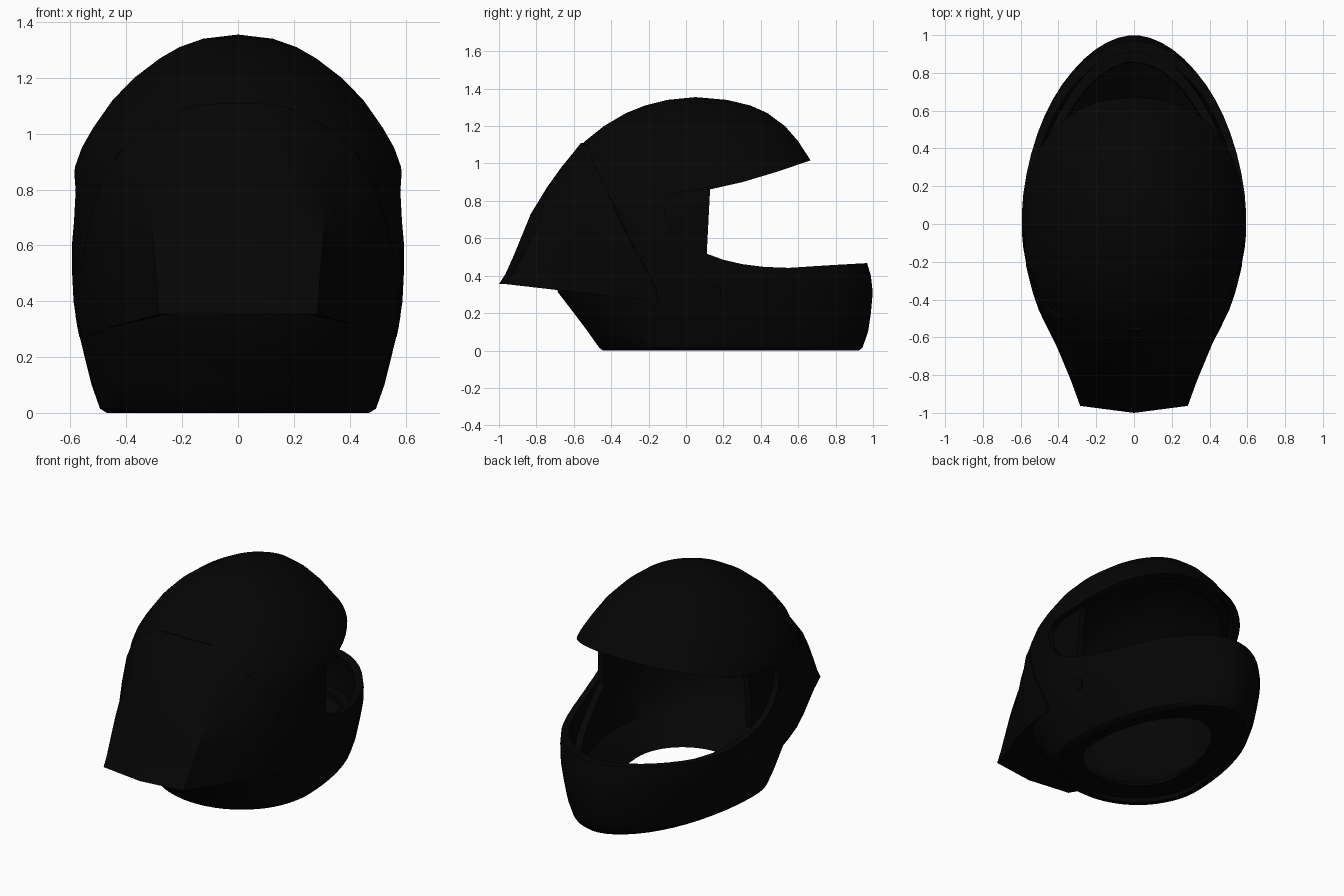
import bpy, bmesh, math
from mathutils import Vector

if "Cube" in bpy.data.objects:
    bpy.data.objects.remove(bpy.data.objects["Cube"])


def material(name, v):
    m = bpy.data.materials.new(name)
    m.diffuse_color = (v, v, v, 1)
    m.use_nodes = True
    m.node_tree.nodes["Principled BSDF"].inputs["Base Color"].default_value = m.diffuse_color
    return m


BLACK = material("gloss black", 0.0015)

# shell levels: height, front reach, rear reach, half width
ROWS = [(0.0, .925, .445, .47), (.015, .945, .465, .495), (.1, .975, .525, .525),
        (.2, .99, .60, .55), (.31, 1.0, .685, .577), (.4, .99, .71, .59),
        (.5, .96, .73, .595), (.6, .93, .74, .595), (.7, .89, .74, .593),
        (.8, .84, .73, .59), (.88, .785, .71, .585), (.95, .725, .68, .56),
        (1.02, .665, .63, .52), (1.12, .60, .54, .45), (1.2, .53, .44, .372),
        (1.27, .435, .32, .28), (1.31, .345, .22, .21), (1.34, .22, .1, .125)]
POLE = (0, .05, 1.355)
SEG = 56


def level(z):
    """Interpolated front, rear and width of the shell at height z."""
    for a, b in zip(ROWS, ROWS[1:]):
        if z <= b[0]:
            t = (z - a[0]) / (b[0] - a[0])
            return [a[i] + t * (b[i] - a[i]) for i in (1, 2, 3)]
    return list(ROWS[-1][1:])


def inset(p, d):
    """Shrink a shell point towards the middle of the head."""
    s = 1 - d / .7
    z = p[2] if p[2] < .75 else .75 + (p[2] - .75) * s
    return (p[0] * s, .05 + (p[1] - .05) * s, z)


def front_power(z):
    """Chin is slightly pointed, brow is full, crown is round."""
    keys = [(0, 1.08), (.5, 1.08), (.88, .78), (1.05, .8), (1.25, 1), (2, 1)]
    for (a, u), (b, v) in zip(keys, keys[1:]):
        if z <= b:
            return u + (v - u) * (z - a) / (b - a)


def ring(row, d):
    z, f, b, w = row
    p = front_power(z)
    pts = []
    for i in range(SEG):
        a = 2 * math.pi * (i + .5) / SEG
        s, c = math.sin(a), math.cos(a)
        x = w * math.copysign(abs(c) ** (p if s > 0 else 1), c)
        pts.append(inset((x, s * (f if s > 0 else b), z), d))
    return pts


def finish(bm, name, mat, angle=35):
    bmesh.ops.recalc_face_normals(bm, faces=bm.faces)
    me = bpy.data.meshes.new(name)
    bm.to_mesh(me)
    bm.free()
    me.materials.append(mat)
    ob = bpy.data.objects.new(name, me)
    bpy.context.collection.objects.link(ob)
    smooth(ob, angle)
    return ob


def smooth(ob, angle=35):
    bpy.ops.object.select_all(action='DESELECT')
    ob.select_set(True)
    bpy.context.view_layer.objects.active = ob
    bpy.ops.object.shade_smooth_by_angle(angle=math.radians(angle))


def bowl(name, rows, d_out, d_in, mat):
    """Closed double-walled bowl: outer wall down, inner wall back up."""
    bm = bmesh.new()
    rings = [ring(r, d_out) for r in reversed(rows)]
    rings += [ring(r, d_in(r[0])) for r in rows]
    vs = [[bm.verts.new(p) for p in r] for r in rings]
    for a, b in zip(vs, vs[1:]):
        for i in range(SEG):
            j = (i + 1) % SEG
            bm.faces.new((a[i], a[j], b[j], b[i]))
    for r, d in ((vs[0], d_out), (vs[-1], d_in(2))):
        tip = bm.verts.new(inset(POLE, d))
        for i in range(SEG):
            bm.faces.new((r[i], r[(i + 1) % SEG], tip))
    return finish(bm, name, mat)


def cut(ob, profile):
    """Cut a side-view profile (y, z) right through the object."""
    bm = bmesh.new()
    f = bm.faces.new([bm.verts.new((-1, y, z)) for y, z in profile])
    ext = bmesh.ops.extrude_face_region(bm, geom=[f])
    bmesh.ops.translate(bm, vec=(2, 0, 0), verts=[
        v for v in ext['geom'] if isinstance(v, bmesh.types.BMVert)])
    cutter = finish(bm, "cutter", ob.data.materials[0])
    cutter.hide_render = True
    mod = ob.modifiers.new("opening", 'BOOLEAN')
    mod.operation, mod.solver, mod.object = 'DIFFERENCE', 'EXACT', cutter
    bpy.context.view_layer.objects.active = ob
    while ob.modifiers[0] != mod:
        bpy.ops.object.modifier_move_up(modifier=mod.name)
    bpy.ops.object.modifier_apply(modifier=mod.name)
    bpy.data.objects.remove(cutter)
    smooth(ob)


# outer shell with the face opening
shell = bowl("outer_shell", ROWS, 0, lambda z: .045, BLACK)
cut(shell, [(1.3, 1.26), (.66, 1.015), (.5, .96), (.3, .9), (.13, .862),
            (.0, .853), (-.06, .84), (-.105, .81), (-.12, .77), (-.1, .69),
            (-.04, .61), (.03, .555), (.11, .518), (.2, .485), (.3, .462),
            (.42, .447), (.55, .442), (.75, .455), (.96, .467), (1.3, .47)])

# padded liner with neck roll
low = (.05,) + tuple(level(.05))
liner = bowl("liner", [low] + ROWS[2:], .05,
             lambda z: .25 if z < .07 else .22 if z < .15 else .1, BLACK)
cut(liner, [(1.3, 1.3), (.66, 1.05), (.3, .93), (.13, .885), (.11, .5),
            (.25, .40), (.6, .24), (1.3, .22)])


def on_shell(p, f):
    """Slide a rear point in or out to the factor f of the shell."""
    fr, b, w = level(p.z)
    r = math.hypot(p.x / w, p.y / b)
    return Vector((p.x * f / r, p.y * f / r, p.z))


def push(p, f):
    """Move a rear point outward only where it would sink into the shell."""
    q = on_shell(p, f)
    return q if q.xy.length > p.xy.length else p


# rear fairing: centre line (y, z), corner half width, corner sweep, front edge
FAIRING = [(-1.0, .355, .285, .13, -.15, .262), (-.965, .41, .288, .13, -.16, .33),
           (-.92, .51, .295, .15, -.22, .45), (-.875, .62, .305, .2, -.28, .56),
           (-.83, .73, .31, .27, -.335, .67), (-.745, .87, .29, .36, -.40, .81),
           (-.66, .98, .23, .4, -.46, .93), (-.59, 1.06, .15, .4, -.50, 1.03),
           (-.55, 1.11, .06, .3, -.525, 1.09)]


def half_section(yc, zc, xc, sweep, ye, ze):
    fr, b, w = level(ze)
    edge = Vector((w * math.sqrt(max(0, 1 - (ye / b) ** 2)), ye, ze))
    corner = Vector((xc, yc + sweep * xc, zc))
    centre = Vector((0, yc, zc))
    pts = [on_shell(edge, .97), on_shell(edge, 1.012)]
    for i in range(1, 7):
        t = i / 6
        p = edge.lerp(corner, t)
        p.x += .06 * math.sin(math.pi * t) * (1 - t)
        pts.append(push(p, 1.012))
    for t in (.33, .67, 1):
        p = corner.lerp(centre, t)
        p.y -= (sweep - .13) * .12 * math.sin(math.pi * t)
        pts.append(push(p, 1.012))
    return pts


bm = bmesh.new()
grid = []
for row in FAIRING:
    h = half_section(*row)
    grid.append(h + [Vector((-p.x, p.y, p.z)) for p in reversed(h[:-1])])
# underside and top edge tuck into the shell
under = [on_shell(p + Vector((0, 0, .015)), .96) for p in grid[0]]
over = [on_shell(p, .96) for p in grid[-1]]
grid = [under] + grid + [over]
vs = [[bm.verts.new(p) for p in r] for r in grid]
for a, b in zip(vs, vs[1:]):
    for i in range(len(a) - 1):
        bm.faces.new((a[i], a[i + 1], b[i + 1], b[i]))
finish(bm, "rear_fairing", BLACK, 30)

# round pivot caps on both sides
for side, name in ((1, "pivot_cap_right"), (-1, "pivot_cap_left")):
    bpy.ops.mesh.primitive_cylinder_add(
        vertices=20, radius=.038, depth=.04,
        location=(side * .556, .15, .315), rotation=(0, math.pi / 2 + side * .18, 0))
    cap = bpy.context.object
    cap.name = name
    cap.data.materials.append(BLACK)
    smooth(cap)
